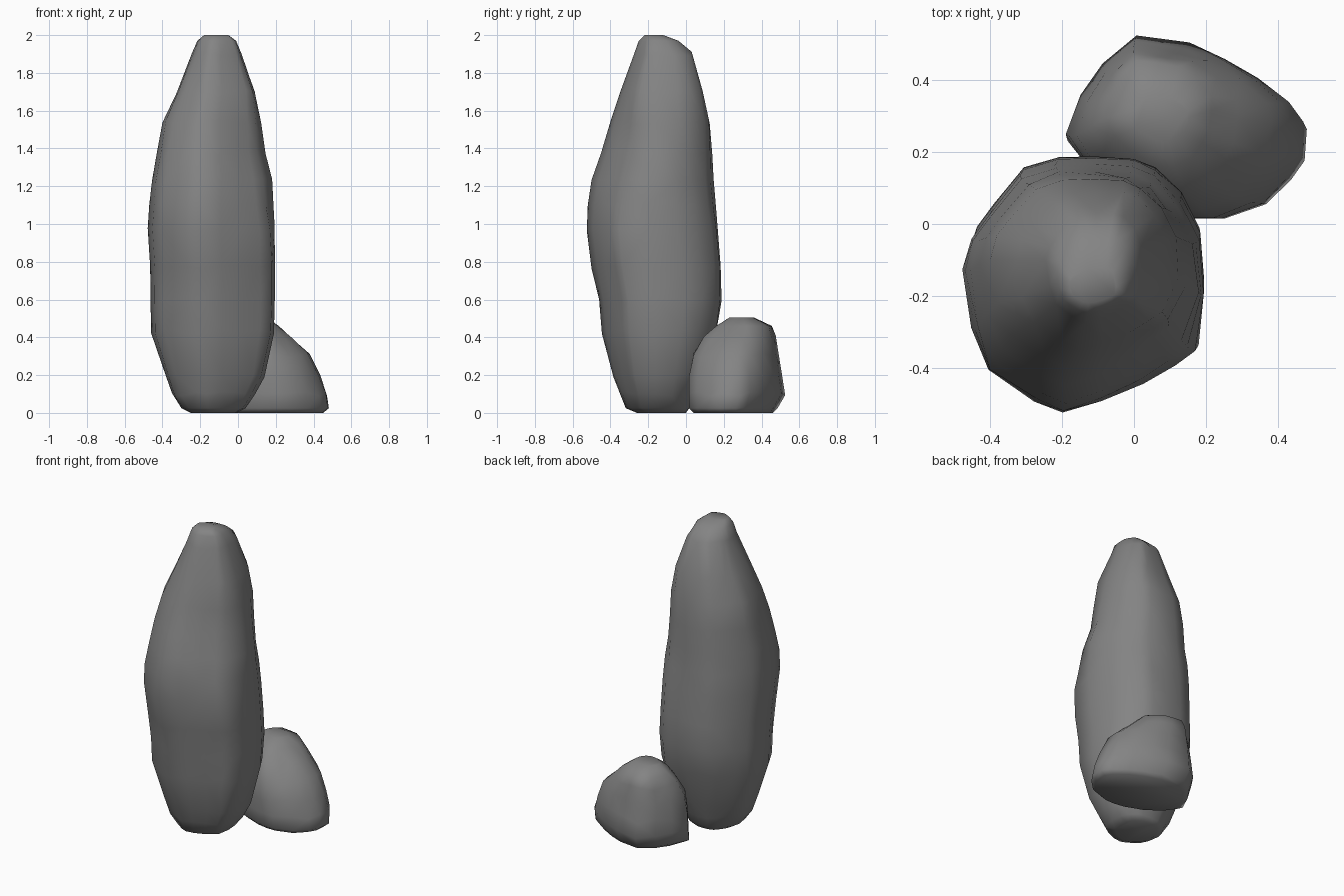
import bpy, bmesh, random
from mathutils import Vector

random.seed(4)
stone = bpy.data.materials.new("stone")
stone.diffuse_color = (0.23, 0.23, 0.23, 1)


def rock(name, outline, rings, jitter):
    """Loft an outline through rings of (z, x0, x1, y0, y1, roundness, back-right swell, front-right swell)."""
    xs, ys = [p[0] for p in outline], [p[1] for p in outline]
    unit = [Vector(((2 * x - min(xs) - max(xs)) / (max(xs) - min(xs)),
                    (2 * y - min(ys) - max(ys)) / (max(ys) - min(ys)))) for x, y in outline]
    bm = bmesh.new()
    loops = []
    for i, (z, x0, x1, y0, y1, r, ne, se) in enumerate(rings):
        loop = []
        for u in unit:
            p = u.lerp(u.normalized(), r)
            inner = 0 < i < len(rings) - 1
            k = 1 - random.uniform(0, jitter) if inner and max(abs(p.x), abs(p.y)) < 0.97 else 1
            if p.x > 0:
                k *= 1 + (ne if p.y > 0 else se) * abs(2 * p.x * p.y)
            dz = random.uniform(-0.012, 0.012) if 1 < i < len(rings) - 2 else 0
            loop.append(bm.verts.new(((x0 + x1) / 2 + p.x * k * (x1 - x0) / 2,
                                      (y0 + y1) / 2 + p.y * k * (y1 - y0) / 2, z + dz)))
        loops.append(loop)
    n = len(unit)
    for a, b in zip(loops, loops[1:]):
        for j in range(n):
            bm.faces.new((a[j], a[(j + 1) % n], b[(j + 1) % n], b[j]))
    bm.faces.new(loops[0][::-1])
    bm.faces.new(loops[-1])
    bmesh.ops.triangulate(bm, faces=[f for f in bm.faces if len(f.verts) == 4])
    bmesh.ops.recalc_face_normals(bm, faces=bm.faces)
    me = bpy.data.meshes.new(name)
    bm.to_mesh(me)
    bm.free()
    me.materials.append(stone)
    ob = bpy.data.objects.new(name, me)
    bpy.context.collection.objects.link(ob)
    bpy.ops.object.select_all(action='DESELECT')
    ob.select_set(True)
    bpy.context.view_layer.objects.active = ob
    bpy.ops.object.shade_smooth_by_angle(angle=1.1)


# Tall standing stone
rock("tall_rock",
     [(0.195, -0.02), (0.15, 0.10), (0.07, 0.18), (0, 0.20), (-0.12, 0.195), (-0.22, 0.19),
      (-0.32, 0.16), (-0.41, 0.05), (-0.46, -0.02), (-0.48, -0.11), (-0.46, -0.28),
      (-0.41, -0.40), (-0.28, -0.49), (-0.20, -0.52), (-0.09, -0.495), (0.03, -0.445),
      (0.12, -0.39), (0.18, -0.35), (0.195, -0.18)],
     [(0.00, -0.25, -0.01, -0.26, 0.00, 0.4, 0, 0),
      (0.025, -0.30, 0.04, -0.32, 0.02, 0.4, 0, 0),
      (0.10, -0.35, 0.09, -0.35, 0.05, 0.3, 0, 0),
      (0.20, -0.385, 0.14, -0.385, 0.085, 0.2, 0, 0),
      (0.43, -0.46, 0.19, -0.445, 0.165, 0, -0.03, 0),
      (0.60, -0.463, 0.195, -0.46, 0.195, 0, -0.05, 0),
      (0.77, -0.465, 0.195, -0.50, 0.19, 0, -0.04, 0),
      (0.97, -0.478, 0.195, -0.525, 0.175, 0, -0.05, -0.02),
      (1.10, -0.47, 0.19, -0.52, 0.165, 0, -0.07, -0.07),
      (1.23, -0.455, 0.185, -0.50, 0.155, 0, -0.09, -0.12),
      (1.38, -0.43, 0.15, -0.45, 0.145, 0.1, -0.06, -0.12),
      (1.54, -0.40, 0.125, -0.40, 0.13, 0.1, -0.03, -0.06),
      (1.70, -0.325, 0.09, -0.35, 0.09, 0.1, 0, 0),
      (1.90, -0.245, 0.02, -0.275, 0.03, 0, 0, 0),
      (1.97, -0.215, -0.01, -0.25, -0.04, 0, 0, 0),
      (2.00, -0.18, -0.05, -0.22, -0.12, 0, 0, 0)], 0.02)

# Small boulder at the back right
rock("small_rock",
     [(0.48, 0.285), (0.44, 0.34), (0.35, 0.405), (0.26, 0.46), (0.16, 0.505), (0.01, 0.525),
      (-0.09, 0.45), (-0.15, 0.36), (-0.19, 0.25), (-0.13, 0.16), (-0.02, 0.08), (0.10, 0.03),
      (0.18, 0.015), (0.25, 0.015), (0.37, 0.055), (0.44, 0.13), (0.475, 0.19)],
     [(0.00, -0.14, 0.45, 0.04, 0.46, 0, 0.03, 0),
      (0.025, -0.185, 0.48, 0.015, 0.485, 0, 0.03, 0),
      (0.10, -0.19, 0.47, 0.015, 0.525, 0, 0.03, 0),
      (0.20, -0.18, 0.43, 0.017, 0.51, 0, 0.16, 0),
      (0.31, -0.16, 0.37, 0.04, 0.49, 0, 0.3, 0),
      (0.40, -0.12, 0.28, 0.095, 0.475, 0, 0.38, 0),
      (0.46, -0.08, 0.21, 0.16, 0.455, 0, 0.38, 0),
      (0.505, -0.01, 0.15, 0.23, 0.36, 0.1, 0.3, 0)], 0.02)
